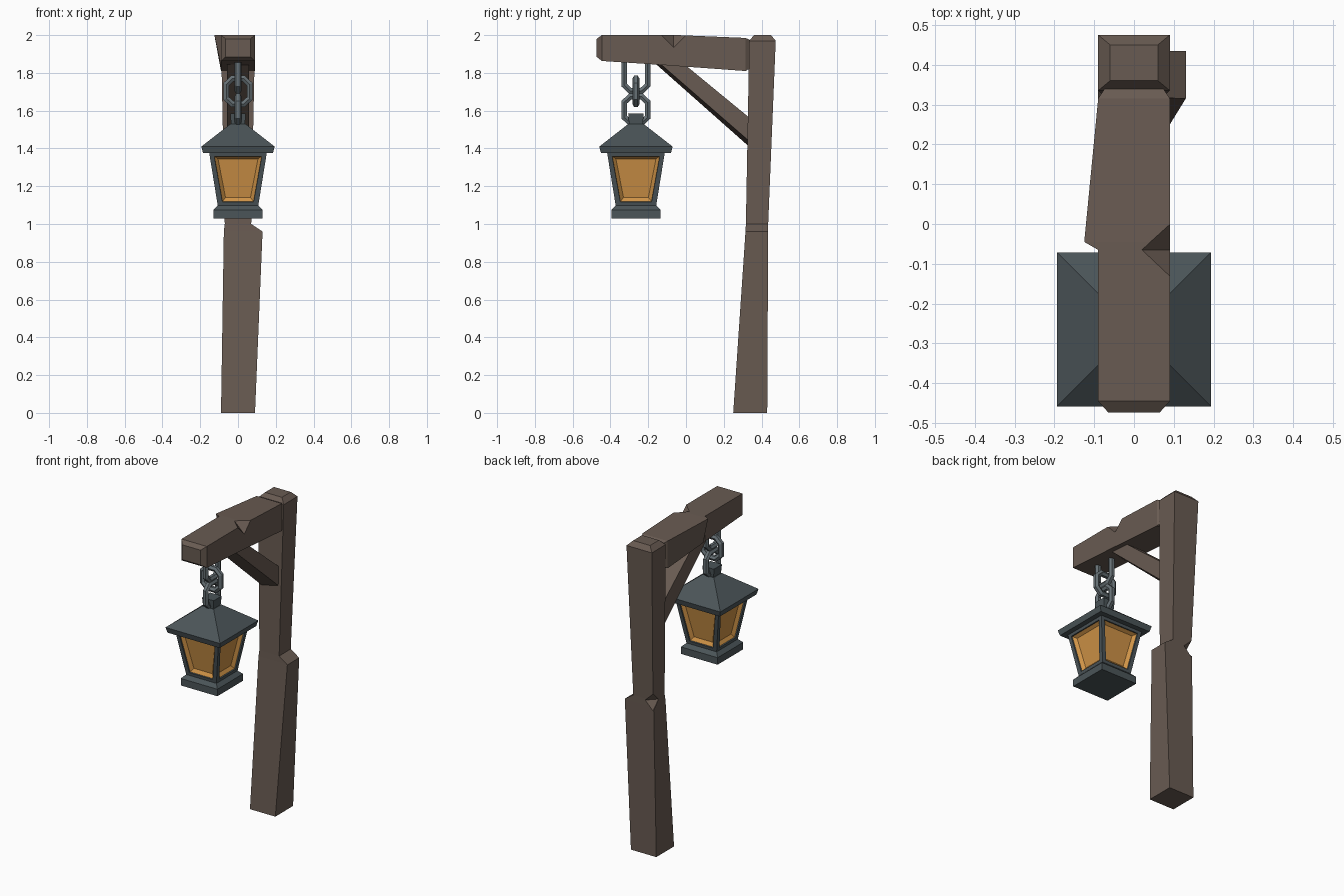
import bpy, bmesh
from mathutils import Vector

if "Cube" in bpy.data.objects:
    bpy.data.objects.remove(bpy.data.objects["Cube"])


def material(name, rgb):
    m = bpy.data.materials.new(name)
    m.diffuse_color = (*rgb, 1)
    m.use_nodes = True
    m.node_tree.nodes["Principled BSDF"].inputs["Base Color"].default_value = m.diffuse_color
    return m


WOOD = material("brown wood", (0.14, 0.104, 0.084))
IRON = material("dark iron", (0.07, 0.09, 0.098))
CHAIN = material("grey chain", (0.135, 0.165, 0.18))
GLASS = material("amber glass", (0.62, 0.29, 0.062))
LY = -0.265  # lantern centre in y


def add_object(name, bm, *mats):
    bmesh.ops.recalc_face_normals(bm, faces=bm.faces)
    mesh = bpy.data.meshes.new(name)
    bm.to_mesh(mesh)
    bm.free()
    for m in mats:
        mesh.materials.append(m)
    ob = bpy.data.objects.new(name, mesh)
    bpy.context.collection.objects.link(ob)
    return ob


def loft(rings):
    """Closed solid through a series of point rings."""
    bm = bmesh.new()
    vs = [[bm.verts.new(p) for p in r] for r in rings]
    n = len(vs[0])
    for a, b in zip(vs, vs[1:]):
        for i in range(n):
            j = (i + 1) % n
            bm.faces.new((a[i], a[j], b[j], b[i]))
    bm.faces.new(vs[0])
    bm.faces.new(vs[-1])
    bmesh.ops.recalc_face_normals(bm, faces=bm.faces)
    return bm


def rect(z, x0, x1, y0, y1):
    return [(x0, y0, z), (x1, y0, z), (x1, y1, z), (x0, y1, z)]


def square(h, z):
    return rect(z, -h, h, LY - h, LY + h)


def notch(ob, centre, radii):
    """Chip an edge with an octahedral cutter."""
    bm = bmesh.new()
    for i in range(3):
        for s in (-1, 1):
            p = Vector(centre)
            p[i] += s * radii[i]
            bm.verts.new(p)
    bmesh.ops.convex_hull(bm, input=bm.verts)
    cutter = add_object("notch_cutter", bm)
    mod = ob.modifiers.new("notch", 'BOOLEAN')
    mod.operation = 'DIFFERENCE'
    mod.solver = 'EXACT'
    mod.object = cutter
    bpy.context.view_layer.objects.active = ob
    bpy.ops.object.modifier_apply(modifier=mod.name)
    bpy.data.objects.remove(cutter)


# Post with a split ledge halfway up and a chipped back corner
post = add_object("post", loft([
    rect(0.0, -0.09, 0.09, 0.25, 0.43),
    rect(0.96, -0.075, 0.13, 0.315, 0.435),
    rect(1.0, -0.07, 0.07, 0.317, 0.435),
    rect(1.97, -0.09, 0.09, 0.335, 0.475),
    rect(2.0, -0.06, 0.06, 0.36, 0.45)]), WOOD)
notch(post, (-0.07, 0.435, 0.99), (0.055, 0.055, 0.055))


# Beam, with its upper left edge splayed out in the middle
def beam_ring(y, z0, z1, h, left):
    return [(-h, y, z0), (h, y, z0), (h, y, z1), (left, y, z1)]


beam = add_object("beam", loft([
    beam_ring(-0.473, 1.885, 1.98, 0.065, -0.065),
    beam_ring(-0.445, 1.863, 2.0, 0.09, -0.09),
    beam_ring(-0.065, 1.838, 2.0, 0.09, -0.09),
    beam_ring(-0.045, 1.836, 2.0, 0.09, -0.125),
    beam_ring(0.315, 1.81, 1.985, 0.09, -0.09),
    beam_ring(0.345, 1.828, 1.972, 0.07, -0.07)]), WOOD)
notch(beam, (0.09, -0.065, 2.0), (0.07, 0.066, 0.066))

# Diagonal brace
add_object("brace", loft([
    [(-0.058, -0.18, 1.865), (0.058, -0.155, 1.865), (0.058, -0.02, 1.855), (-0.058, -0.02, 1.855)],
    [(-0.058, 0.345, 1.40), (0.058, 0.345, 1.43), (0.058, 0.345, 1.555), (-0.058, 0.345, 1.555)]]), WOOD)

# Lantern roof, neck and base
for name, rings in {
    "lantern_roof": [(0.185, 1.375), (0.194, 1.41), (0.04, 1.53)],
    "lantern_neck": [(0.036, 1.52), (0.041, 1.585)],
    "lantern_base": [(0.13, 1.03), (0.13, 1.075), (0.105, 1.10)],
}.items():
    add_object(name, loft([square(*r) for r in rings]), IRON)

# Lantern body with recessed amber panes
bm = loft([square(0.106, 1.09), square(0.153, 1.38)])
sides = [f for f in bm.faces if abs(f.normal.z) < 0.7]
bmesh.ops.inset_individual(bm, faces=sides, thickness=0.036)
bmesh.ops.inset_individual(bm, faces=sides, thickness=0.001, depth=-0.008)
rim = bmesh.ops.inset_individual(bm, faces=sides, thickness=0.025, depth=-0.018)["faces"]
for f in list(sides) + list(rim):
    f.material_index = 1
add_object("lantern_body", bm, IRON, GLASS)


# Chain of octagonal links; every other one is turned
def link(name, z0, z1, turned):
    w, c = 0.062, 0.03
    half = [(c, z0), (w, z0 + c), (w, z1 - c), (c, z1)]
    path = half + [(-u, z) for u, z in reversed(half)]
    cu = bpy.data.curves.new(name, 'CURVE')
    cu.dimensions = '3D'
    cu.bevel_depth = 0.019
    cu.bevel_resolution = 1
    sp = cu.splines.new('POLY')
    sp.points.add(len(path) - 1)
    for p, (u, z) in zip(sp.points, path):
        p.co = (u, LY, z, 1) if turned else (0, LY + u, z, 1)
    sp.use_cyclic_u = True
    sp.use_smooth = False
    cu.materials.append(CHAIN)
    ob = bpy.data.objects.new(name, cu)
    bpy.context.collection.objects.link(ob)
    bpy.ops.object.select_all(action='DESELECT')
    ob.select_set(True)
    bpy.context.view_layer.objects.active = ob
    bpy.ops.object.convert(target='MESH')


link("chain_link_top", 1.705, 1.90, False)
link("chain_link_middle", 1.635, 1.77, True)
link("chain_link_bottom", 1.535, 1.675, False)
